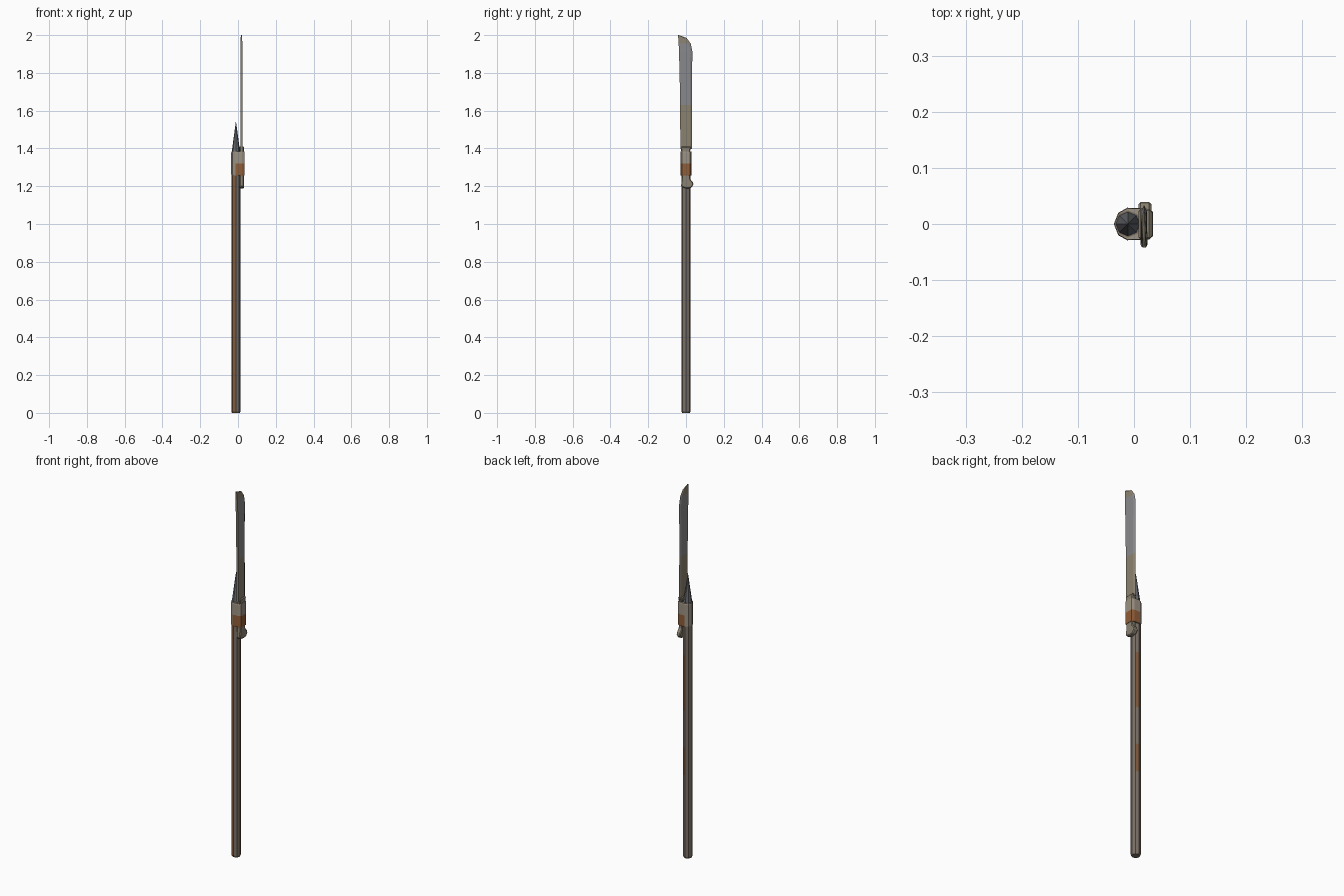
import bpy, bmesh, math
from mathutils import Vector

if "Cube" in bpy.data.objects:
    bpy.data.objects.remove(bpy.data.objects["Cube"])


def material(name, rgb):
    m = bpy.data.materials.new(name)
    m.diffuse_color = (*rgb, 1)
    m.use_nodes = True
    m.node_tree.nodes["Principled BSDF"].inputs["Base Color"].default_value = m.diffuse_color
    return m


WOOD = material("weathered wood", (0.20, 0.165, 0.135))
STAIN = material("rust brown wood", (0.22, 0.105, 0.05))
STEEL = material("blade steel", (0.25, 0.25, 0.26))
DIRTY = material("dirty steel", (0.26, 0.225, 0.16))
DARK = material("dark spike steel", (0.13, 0.135, 0.145))
CLOTH = material("cloth wrap", (0.34, 0.29, 0.23))
RUST = material("rusty cloth", (0.28, 0.11, 0.04))
GRIP = material("grip tan", (0.26, 0.225, 0.165))


def loft(name, rings, mats, rule=None):
    """Skin equal-length rings, cap both ends, colour faces by rule."""
    bm = bmesh.new()
    vs = [[bm.verts.new(p) for p in r] for r in rings]
    n = len(vs[0])
    for a, b in zip(vs, vs[1:]):
        for i in range(n):
            j = (i + 1) % n
            bm.faces.new((a[i], a[j], b[j], b[i]))
    bm.faces.new(vs[0][::-1])
    bm.faces.new(vs[-1])
    bmesh.ops.recalc_face_normals(bm, faces=bm.faces)
    if rule:
        for f in bm.faces:
            f.material_index = rule(f.calc_center_median(), f.normal)
    me = bpy.data.meshes.new(name)
    bm.to_mesh(me)
    bm.free()
    for m in mats:
        me.materials.append(m)
    ob = bpy.data.objects.new(name, me)
    bpy.context.collection.objects.link(ob)
    return ob


CX = -0.011  # pole axis


def octagon(r, z):
    return [Vector((CX + r * math.cos(k * math.pi / 4),
                    r * math.sin(k * math.pi / 4), z)) for k in range(8)]


# Octagonal pole, stained along its front-left and one back-right side
def pole_rule(c, n):
    a = math.degrees(math.atan2(n.y, n.x)) % 360
    if abs(n.z) > 0.5:
        return 0
    if 180 < a < 270:
        return 1
    return 1 if 45 < a < 90 and (0.45 < c.z < 0.6 or 0.8 < c.z < 1.1) else 0


pole_z = [0.01, 0.45, 0.6, 0.8, 1.1, 1.3, 1.385]
loft("pole", [octagon(0.021, 0.0)] + [octagon(0.0245, z) for z in pole_z],
     [WOOD, STAIN], pole_rule)

# Spike standing on the pole
loft("spike", [octagon(0.023, 1.36), octagon(0.021, 1.39), octagon(0.0008, 1.54)], [DARK])

# Cloth wrap binding pole and grip, rusty low on the blade side
outline = [(0.034, -0.022), (0.034, 0.022), (0.02, 0.028), (-0.012, 0.029),
           (-0.028, 0.020), (-0.036, 0), (-0.028, -0.020), (-0.012, -0.029), (0.02, -0.028)]
loft("cloth_wrap",
     [[(x * s, y * s, z) for x, y in outline]
      for z, s in ((1.258, 0.98), (1.265, 1), (1.32, 1), (1.378, 1), (1.385, 0.96))],
     [CLOTH, RUST],
     lambda c, n: 1 if c.z < 1.32 and c.x > 0 and abs(n.z) < 0.8 else 0)

# Machete grip with hooked pommel, extruded from its side profile
profile = [(-0.022, 1.25), (-0.026, 1.197), (0.0, 1.188), (0.026, 1.19), (0.040, 1.208),
           (0.036, 1.222), (0.022, 1.238), (0.021, 1.26), (0.021, 1.385), (0.028, 1.41),
           (-0.028, 1.41), (-0.025, 1.385)]
grip = loft("machete_grip", [[(x, y, z) for y, z in profile] for x in (0.008, 0.031)], [GRIP])
bev = grip.modifiers.new("soft edges", "BEVEL")
bev.width = 0.004
bev.segments = 1
bev.limit_method = "ANGLE"

# Machete blade: thick spine on -y, ground edge on +y, swept tip
BX = 0.018
rows = [(1.397, -0.030, 0.033, 0.006), (1.63, -0.031, 0.032, 0.006),
        (1.80, -0.034, 0.032, 0.006), (1.91, -0.037, 0.034, 0.006),
        (1.955, -0.039, 0.025, 0.005), (1.985, -0.041, 0.003, 0.004),
        (2.0, -0.042, -0.038, 0.002)]
rings = []
for z, back, edge, t in rows:
    ground = edge - min(0.011, 0.5 * (edge - back))
    rings.append([(BX - t, back, z), (BX + t, back, z), (BX + t * 0.8, ground, z),
                  (BX, edge, z), (BX - t * 0.8, ground, z)])
loft("machete_blade", rings, [STEEL, DIRTY],
     lambda c, n: 1 if c.z < 1.63 or c.z > 1.94 or abs(n.x) < 0.9 else 0)
